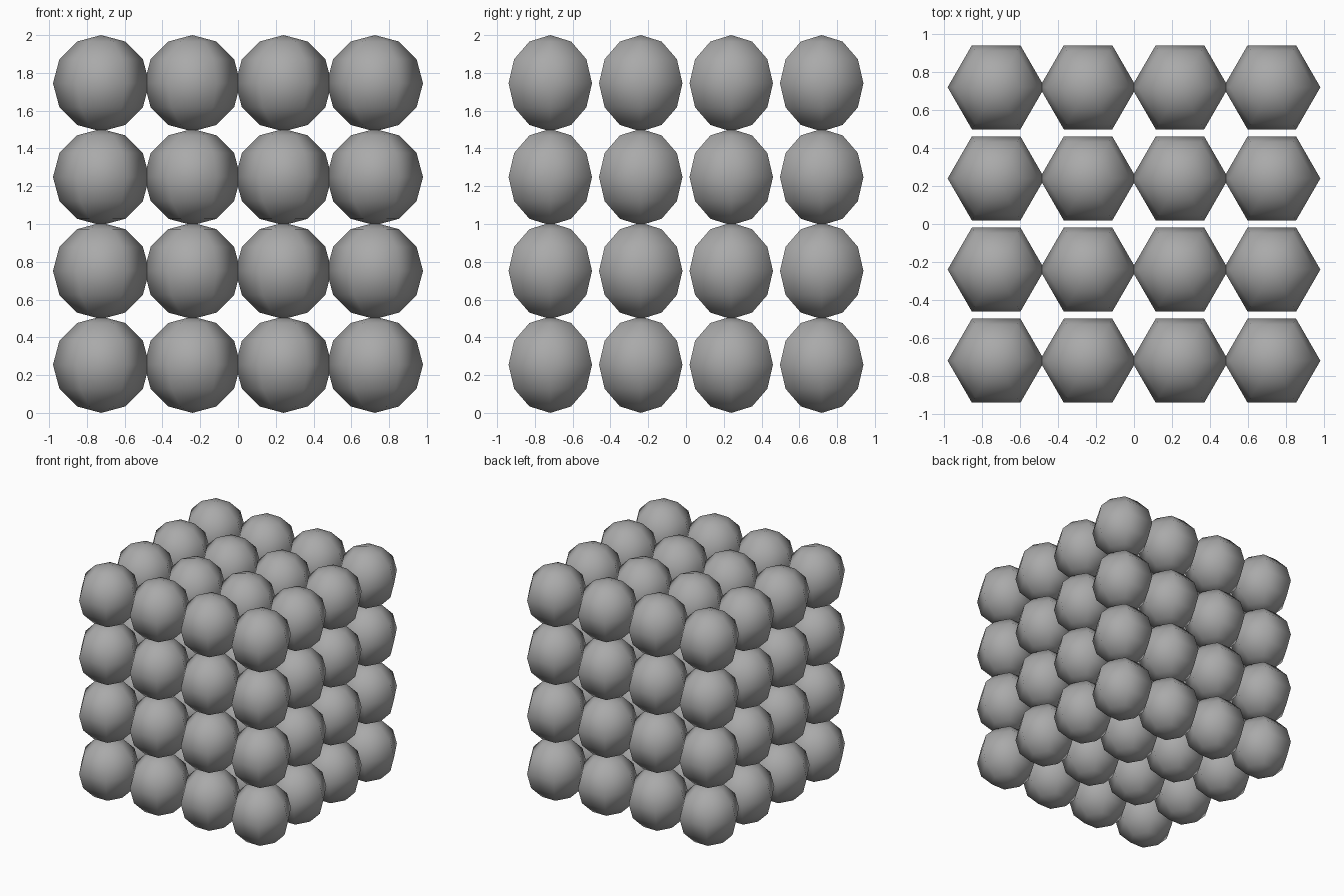
import bpy, bmesh, math

if "Cube" in bpy.data.objects:
    bpy.data.objects.remove(bpy.data.objects["Cube"])

RADIUS = 0.255
SIDES = 6
STEPS = 6
PITCH = (0.483, 0.479, 0.4967)
COUNT = 4

grey = bpy.data.materials.new("mid_grey")
grey.diffuse_color = (0.4, 0.4, 0.4, 1.0)
grey.use_nodes = True
grey.node_tree.nodes["Principled BSDF"].inputs["Base Color"].default_value = grey.diffuse_color

# Six-sided ball: half-circle profile spun around z, corners on the x axis
bm = bmesh.new()
profile = [bm.verts.new((RADIUS * math.sin(math.pi * i / STEPS), 0,
                         RADIUS * math.cos(math.pi * i / STEPS)))
           for i in range(STEPS + 1)]
edges = [bm.edges.new(pair) for pair in zip(profile, profile[1:])]
bmesh.ops.spin(bm, geom=profile + edges, cent=(0, 0, 0), axis=(0, 0, 1),
               angle=2 * math.pi, steps=SIDES)
bmesh.ops.remove_doubles(bm, verts=bm.verts[:], dist=0.001)
bmesh.ops.recalc_face_normals(bm, faces=bm.faces[:])
for face in bm.faces:
    face.smooth = True
ball_mesh = bpy.data.meshes.new("ball")
bm.to_mesh(ball_mesh)
bm.free()
ball_mesh.materials.append(grey)

# Cubic stack of balls, just touching
mid = (COUNT - 1) / 2
for k in range(COUNT):
    for j in range(COUNT):
        for i in range(COUNT):
            ball = bpy.data.objects.new(f"ball_{i}_{j}_{k}", ball_mesh)
            ball.location = ((i - mid) * PITCH[0], (j - mid) * PITCH[1],
                             RADIUS + k * PITCH[2])
            bpy.context.collection.objects.link(ball)
